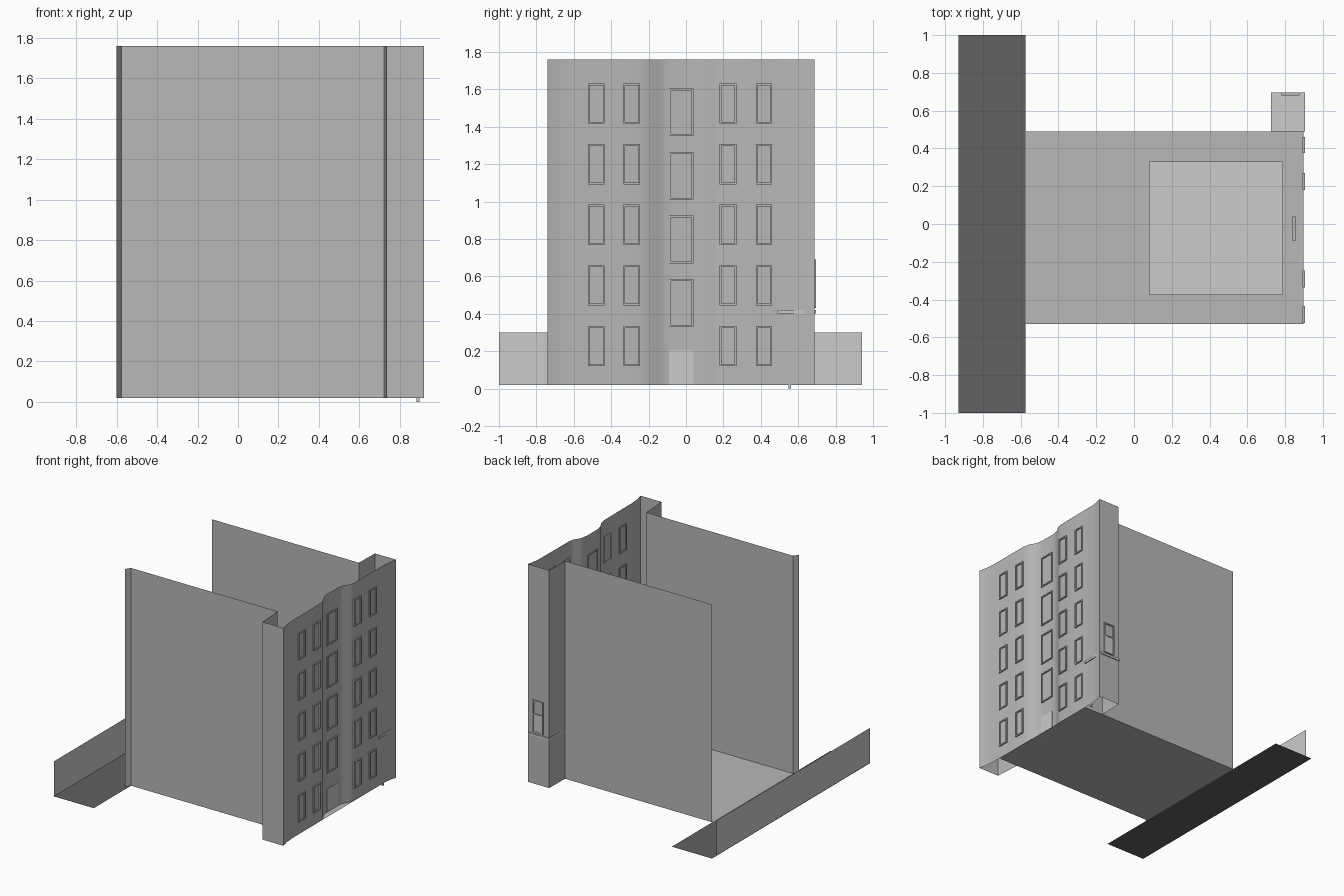
import bpy, bmesh, math

if "Cube" in bpy.data.objects:
    bpy.data.objects.remove(bpy.data.objects["Cube"])

Z0, Z1 = 0.02, 1.76


def material(name, v):
    m = bpy.data.materials.new(name)
    m.diffuse_color = (v, v, v, 1)
    m.use_nodes = True
    m.node_tree.nodes["Principled BSDF"].inputs["Base Color"].default_value = m.diffuse_color
    return m


masonry = material("masonry", 0.48)
asphalt = material("asphalt", 0.12)


def finish(name, bm, mat=None):
    me = bpy.data.meshes.new(name)
    bm.to_mesh(me)
    bm.free()
    ob = bpy.data.objects.new(name, me)
    bpy.context.collection.objects.link(ob)
    if mat:
        me.materials.append(mat)
    return ob


def sheet(name, path, z0, z1, mat=None):
    """Vertical single-sided wall standing on a plan path."""
    bm = bmesh.new()
    lo = [bm.verts.new((x, y, z0)) for x, y in path]
    hi = [bm.verts.new((x, y, z1)) for x, y in path]
    for i in range(len(path) - 1):
        bm.faces.new((lo[i], lo[i + 1], hi[i + 1], hi[i]))
    return finish(name, bm, mat)


def plate(name, x0, x1, y0, y1, z, mat=None):
    bm = bmesh.new()
    bm.faces.new([bm.verts.new((x, y, z)) for x, y in
                  ((x0, y0), (x1, y0), (x1, y1), (x0, y1))])
    return finish(name, bm, mat)


def add_box(bm, x0, x1, y0, y1, z0, z1):
    vs = bmesh.ops.create_cube(bm, size=1)["verts"]
    for v in vs:
        v.co.x = x0 if v.co.x < 0 else x1
        v.co.y = y0 if v.co.y < 0 else y1
        v.co.z = z0 if v.co.z < 0 else z1


def box(name, *b, mat=None):
    bm = bmesh.new()
    add_box(bm, *b)
    return finish(name, bm, mat)


def frame(name, x, y0, y1, z0, z1, t=0.01, mat=None):
    """Rectangular window frame straddling the facade."""
    bm = bmesh.new()
    a, b = x - 0.006, x + 0.009
    add_box(bm, a, b, y0, y0 + t, z0, z1)
    add_box(bm, a, b, y1 - t, y1, z0, z1)
    add_box(bm, a, b, y0 + t, y1 - t, z0, z0 + t)
    add_box(bm, a, b, y0 + t, y1 - t, z1 - t, z1)
    return finish(name, bm, mat)


# outer walls: front side, pilaster, curved facade, rear pilaster, rear side
facade = [(0.92, -0.74), (0.905, -0.68), (0.898, -0.6), (0.897, -0.4),
          (0.895, -0.24), (0.885, -0.19), (0.86, -0.15), (0.848, -0.11),
          (0.845, -0.08), (0.845, 0.04), (0.848, 0.07), (0.858, 0.11),
          (0.885, 0.15), (0.895, 0.19), (0.897, 0.4), (0.898, 0.58),
          (0.905, 0.63), (0.918, 0.687)]
path = ([(-0.6, -0.57), (-0.575, -0.53), (0.722, -0.53), (0.735, -0.74)]
        + facade + [(0.73, 0.687), (0.725, 0.49), (-0.575, 0.49)])
walls = sheet("outer_walls", path, Z0, Z1, masonry)
bpy.context.view_layer.objects.active = walls
walls.select_set(True)
bpy.ops.object.shade_smooth_by_angle(angle=math.radians(40))

# floors, street and low boundary wall
plate("ground_floor", -0.575, 0.897, -0.53, 0.49, Z0, masonry)
plate("inner_floor", 0.08, 0.79, -0.375, 0.33, Z0 + 0.008)
plate("floor_hatch", 0.45, 0.475, -0.28, -0.255, Z0 + 0.014)
plate("back_street", -0.93, -0.575, -1, 1, Z0, asphalt)
sheet("street_wall", [(-0.927, -1), (-0.927, 0.94)], Z0, 0.30)

# window rows on both halves of the facade
for row in range(5):
    z = 0.12 + 0.324 * row
    for y0, y1 in ((-0.525, -0.435), (-0.335, -0.245), (0.18, 0.27), (0.375, 0.46)):
        frame("side_window", 0.897, y0, y1, z, z + 0.215, mat=masonry)

# stairwell windows and door in the recess
for row in range(4):
    z = 0.33 + 0.34 * row
    frame("stair_window", 0.845, -0.09, 0.04, z, z + 0.255, mat=masonry)
box("entrance_door", 0.84, 0.85, -0.09, 0.04, Z0, 0.205)

# rear pilaster: floor slab, window with lower panel, small foot
box("pilaster_slab", 0.725, 0.906, 0.49, 0.695, 0.402, 0.42)
bm = bmesh.new()
for b in ((0.78, 0.79, 0.43, 0.69), (0.865, 0.875, 0.43, 0.69),
          (0.79, 0.865, 0.43, 0.44), (0.79, 0.865, 0.68, 0.69),
          (0.79, 0.865, 0.575, 0.583)):
    add_box(bm, b[0], b[1], 0.68, 0.695, b[2], b[3])
finish("rear_window_frame", bm, masonry)
box("rear_window_panel", 0.79, 0.865, 0.683, 0.692, 0.44, 0.575)
box("drain_foot", 0.883, 0.897, 0.548, 0.562, 0, Z0)
